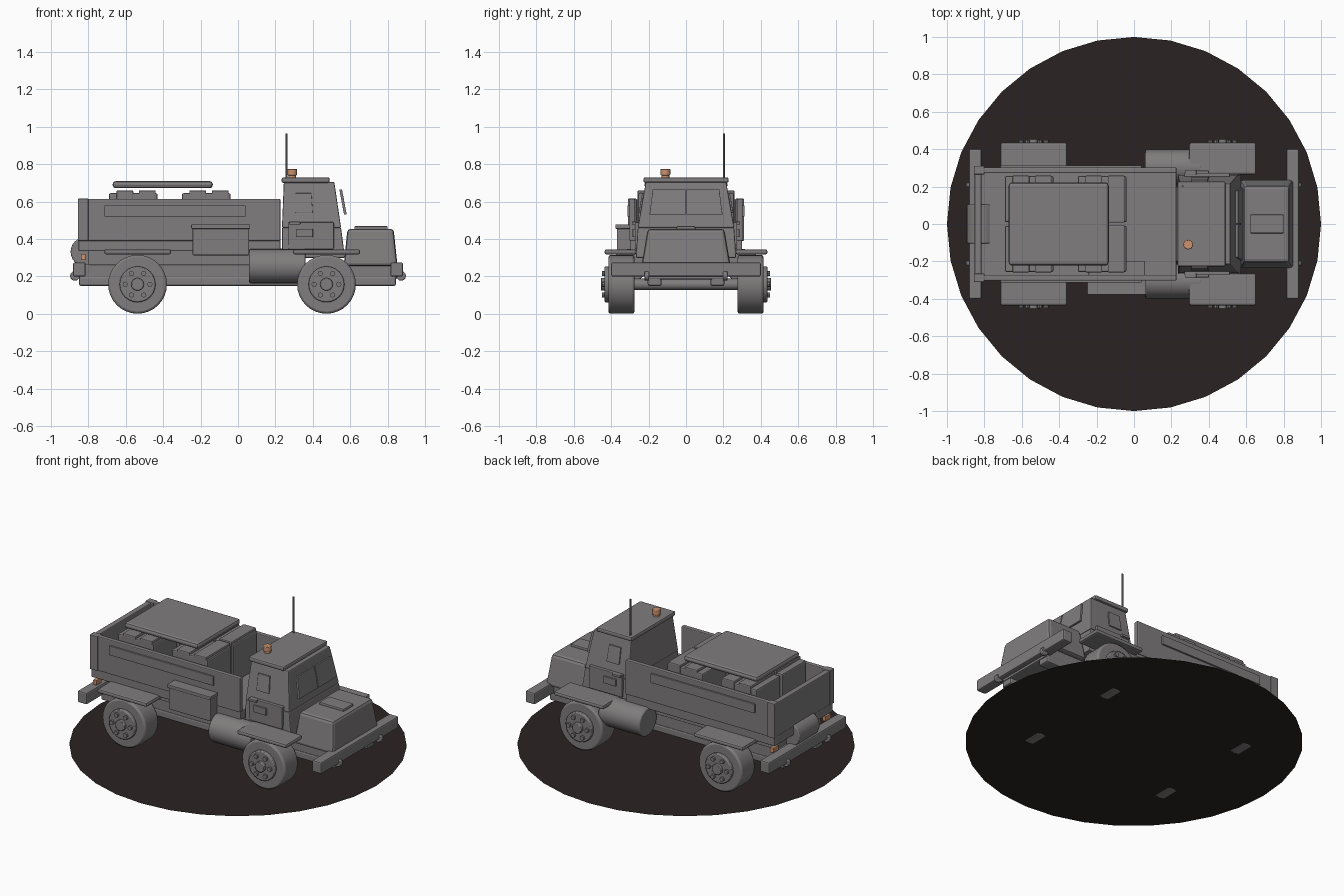
import bpy, bmesh, math
from mathutils import Matrix, Vector

if "Cube" in bpy.data.objects:
    bpy.data.objects.remove(bpy.data.objects["Cube"])


def material(name, rgb):
    m = bpy.data.materials.new(name)
    m.diffuse_color = (*rgb, 1)
    m.use_nodes = True
    m.node_tree.nodes["Principled BSDF"].inputs["Base Color"].default_value = m.diffuse_color
    return m


GREY = material("warm grey", (0.215, 0.205, 0.205))
DARK = material("dark ground", (0.024, 0.016, 0.016))
AMBER = material("amber", (0.60, 0.29, 0.16))


def finish(name, bm, mat, bevel=0.0, smooth=False):
    bmesh.ops.recalc_face_normals(bm, faces=bm.faces)
    mesh = bpy.data.meshes.new(name)
    bm.to_mesh(mesh)
    bm.free()
    mesh.materials.append(mat)
    ob = bpy.data.objects.new(name, mesh)
    bpy.context.collection.objects.link(ob)
    if bevel:
        b = ob.modifiers.new("bevel", "BEVEL")
        b.width, b.segments, b.limit_method = bevel, 2, "ANGLE"
    if smooth:
        bpy.ops.object.select_all(action="DESELECT")
        ob.select_set(True)
        bpy.context.view_layer.objects.active = ob
        bpy.ops.object.shade_smooth_by_angle(angle=math.radians(35))
    return ob


def box(name, x, y, z, bevel=0.006, mat=GREY):
    """Box from (min, max) ranges."""
    return hull(name, (*x, *y), (*x, *y), z, bevel, mat)


def hull(name, low, high, z, bevel=0.006, mat=GREY):
    """Tapered box: low and high are x0, x1, y0, y1 rectangles."""
    bm = bmesh.new()
    rings = []
    for (x0, x1, y0, y1), h in ((low, z[0]), (high, z[1])):
        rings.append([bm.verts.new((x, y, h)) for x, y in
                      ((x0, y0), (x1, y0), (x1, y1), (x0, y1))])
    bm.faces.new(rings[0][::-1])
    bm.faces.new(rings[1])
    for i in range(4):
        j = (i + 1) % 4
        bm.faces.new((rings[0][i], rings[0][j], rings[1][j], rings[1][i]))
    return finish(name, bm, mat, bevel)


def cyl(name, centre, r, length, axis="Z", sides=24, bevel=0.0, mat=GREY):
    bm = bmesh.new()
    rot = {"X": Matrix.Rotation(math.pi / 2, 4, "Y"),
           "Y": Matrix.Rotation(math.pi / 2, 4, "X"), "Z": Matrix()}[axis]
    bmesh.ops.create_cone(bm, cap_ends=True, segments=sides, radius1=r, radius2=r,
                          depth=length, matrix=Matrix.Translation(centre) @ rot)
    return finish(name, bm, mat, bevel, True)


def sided(s, a, b):
    """Mirror a y range to the chosen side."""
    return tuple(sorted((s * a, s * b)))


# Ground disc
bm = bmesh.new()
bmesh.ops.create_circle(bm, cap_ends=True, segments=32, radius=1.0,
                        matrix=Matrix.Translation((0, 0, 0.004)))
finish("ground_disc", bm, DARK)


# Wheels with rim, hub and bolts
def wheel(x, s, label):
    z, r = 0.158, 0.157
    cyl("tyre_" + label, (x, s * 0.345, z), r, 0.14, "Y", 32, 0.012)
    cyl("rim_" + label, (x, s * 0.42, z), 0.096, 0.03, "Y", 24, 0.006)
    cyl("hub_" + label, (x, s * 0.43, z), 0.034, 0.05, "Y", 16, 0.004)
    for k in range(6):
        a = math.tau * k / 6
        cyl("bolt_" + label, (x + 0.066 * math.cos(a), s * 0.435, z + 0.066 * math.sin(a)),
            0.014, 0.028, "Y", 8)


for x, end in ((-0.537, "rear"), (0.473, "front")):
    cyl("axle_" + end, (x, 0, 0.158), 0.03, 0.6, "Y", 12)
    for s in (-1, 1):
        wheel(x, s, end)
        box("fender_" + end, (x - 0.178, x + 0.180), sided(s, 0.265, 0.435),
            (0.318, 0.345), 0.01)

# Chassis
box("chassis", (-0.85, 0.85), (-0.20, 0.20), (0.185, 0.265))
for s in (-1, 1):
    box("chassis_rail", (-0.85, 0.845), sided(s, 0.13, 0.205), (0.15, 0.20), 0.01)
box("bed_support", (-0.80, 0.24), (-0.20, 0.20), (0.26, 0.35))

# Bumpers and tow hooks
for s, end in ((1, "front"), (-1, "rear")):
    box("bumper_" + end, sided(s, 0.815, 0.882), (-0.40, 0.40), (0.20, 0.275), 0.008)
    for y in (-0.21, 0.21):
        cyl("tow_hook_" + end, (s * 0.872, y, 0.203), 0.026, 0.024, "Y", 12, 0.004)

# Rear winch drum and tail lights
cyl("winch_drum", (-0.817, 0, 0.332), 0.078, 0.21, "Y", 24, 0.006)
for y in (-0.27, 0.27):
    box("tail_light", (-0.84, -0.815), (y - 0.027, y + 0.027), (0.288, 0.32), 0.002, AMBER)

# Cargo bed with walls, rails and side plates
box("bed_floor", (-0.852, 0.227), (-0.30, 0.30), (0.335, 0.395))
box("bed_rear_wall", (-0.852, -0.815), (-0.30, 0.30), (0.39, 0.612))
for s in (-1, 1):
    box("bed_side_wall", (-0.852, 0.227), sided(s, 0.272, 0.303), (0.39, 0.615))
    box("side_plate", (-0.714, 0.04), sided(s, 0.30, 0.314), (0.52, 0.58), 0.003)
    box("bed_corner_post", (-0.856, -0.80), sided(s, 0.265, 0.31), (0.39, 0.616), 0.004)

# Crates with lid straps and a folded tarp
for x in (-0.56, -0.17):
    for y in (-0.133, 0.133):
        box("crate", (x - 0.13, x + 0.13), (y - 0.123, y + 0.123), (0.39, 0.645), 0.008)
        for dx in (-0.045, 0.075):
            box("crate_strap", (x + dx - 0.045, x + dx + 0.045), (y - 0.126, y + 0.126),
                (0.395, 0.66), 0.006)
box("folded_tarp", (-0.67, -0.135), (-0.222, 0.222), (0.672, 0.71), 0.016)

# Toolbox on one side, fuel tanks on both
box("toolbox", (-0.243, 0.06), (-0.37, -0.20), (0.313, 0.46))
box("toolbox_lid", (-0.25, 0.065), (-0.378, -0.28), (0.455, 0.478), 0.004)
for s in (-1, 1):
    cyl("fuel_tank", (0.21, s * 0.305, 0.255), 0.092, 0.30, "X", 24, 0.008)

# Cab: lower body and tapered upper body
zs, yw = (0.30, 0.46, 0.705), (0.268, 0.258, 0.215)
xb, xf = (0.235, 0.235, 0.245), (0.572, 0.551, 0.515)
for i, n in enumerate(("cab_lower", "cab_upper")):
    hull(n, (xb[i], xf[i], -yw[i], yw[i]),
         (xb[i + 1], xf[i + 1], -yw[i + 1], yw[i + 1]), (zs[i], zs[i + 1]), 0.006)
box("cab_roof", (0.233, 0.49), (-0.228, 0.228), (0.70, 0.73), 0.01)


def quad_plate(name, pts, thick):
    """Thin plate through four points, thickened along a vector."""
    bm = bmesh.new()
    f = bm.faces.new([bm.verts.new(p) for p in pts])
    ext = bmesh.ops.extrude_face_region(bm, geom=[f])
    verts = [v for v in ext["geom"] if isinstance(v, bmesh.types.BMVert)]
    bmesh.ops.translate(bm, vec=Vector(thick), verts=verts)
    return finish(name, bm, GREY, 0.002)


# Split windscreen standing in front of the cab
for s in (-1, 1):
    quad_plate("windscreen", [(0.567, s * 0.003, 0.53), (0.567, s * 0.195, 0.53),
                              (0.542, s * 0.178, 0.664), (0.542, s * 0.003, 0.664)],
               (0.014, 0, 0.002))

# Side windows, doors and handles
for s in (-1, 1):
    def wall(z):
        return s * (0.258 - 0.043 * (z - 0.46) / 0.245)
    quad_plate("side_window", [(0.308, wall(0.54), 0.54), (0.40, wall(0.54), 0.54),
                               (0.393, wall(0.645), 0.645), (0.308, wall(0.645), 0.645)],
               (0, s * 0.009, 0))
    box("door_panel", (0.27, 0.512), sided(s, 0.25, 0.274), (0.345, 0.49), 0.004)
    box("door_handle", (0.275, 0.333), sided(s, 0.262, 0.29), (0.477, 0.493), 0.003)
    box("door_pocket", (0.31, 0.40), sided(s, 0.265, 0.285), (0.41, 0.455), 0.003)

# Bonnet with top vent
hull("bonnet", (0.565, 0.853, -0.238, 0.238), (0.585, 0.832, -0.205, 0.205),
     (0.255, 0.455), 0.018)
box("bonnet_vent", (0.622, 0.80), (-0.05, 0.05), (0.445, 0.47), 0.006)

# Antenna and beacon
cyl("antenna", (0.26, 0.203, 0.845), 0.0055, 0.24, "Z", 8)
cyl("beacon_base", (0.29, -0.11, 0.735), 0.021, 0.02, "Z", 16, 0.0, AMBER)
cyl("beacon", (0.29, -0.11, 0.758), 0.026, 0.034, "Z", 16, 0.004, AMBER)
